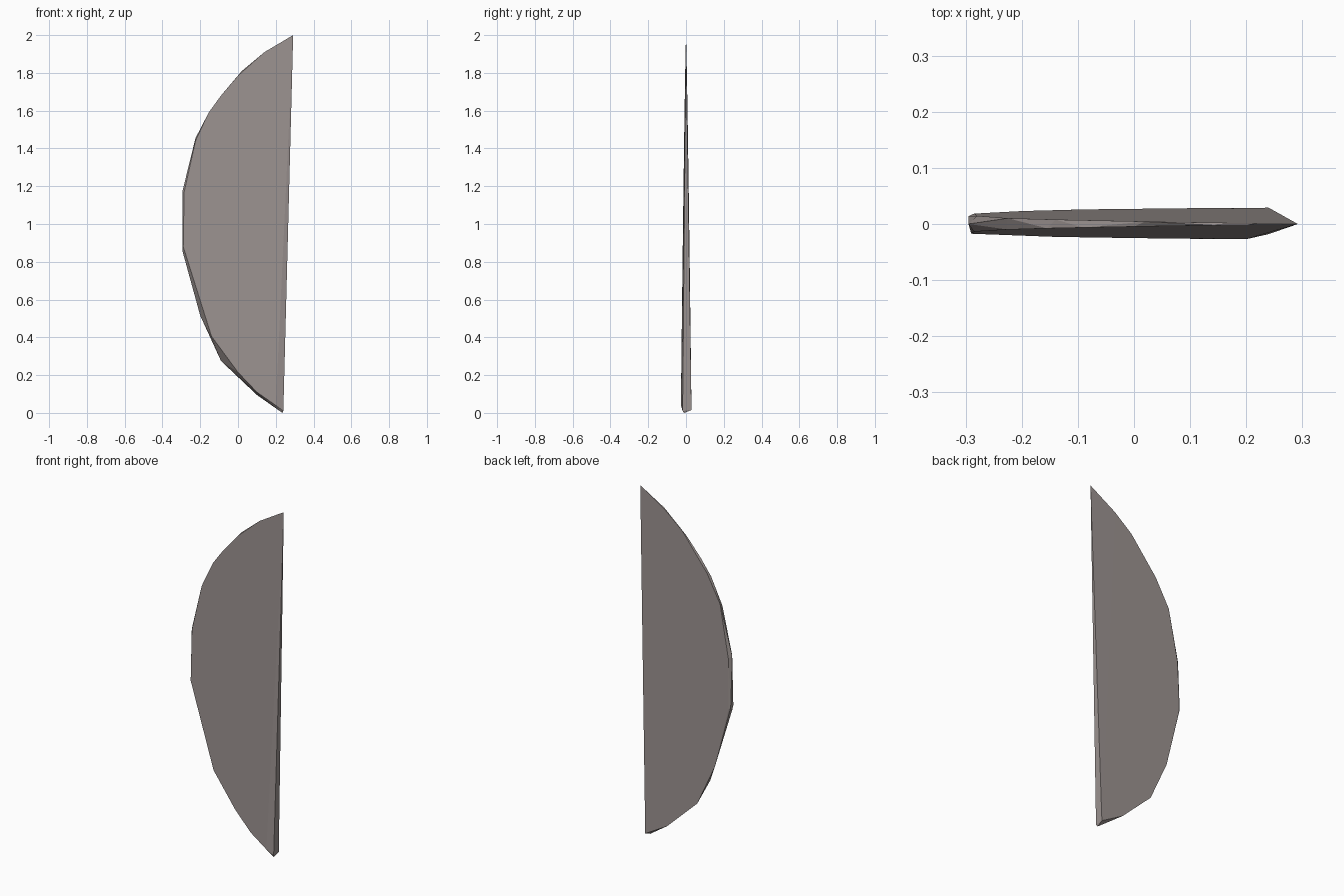
import bpy, bmesh

if "Cube" in bpy.data.objects:
    bpy.data.objects.remove(bpy.data.objects["Cube"])

# Curved rims (x, z) of the two broad faces, from the top tip to the bottom
front_rim = [(0.14, 1.91), (0.0, 1.785), (-0.09, 1.68), (-0.155, 1.59),
             (-0.225, 1.44), (-0.285, 1.17), (-0.29, 0.88), (-0.14, 0.405),
             (0.0, 0.215), (0.1, 0.11), (0.2, 0.04)]
back_rim = [(0.13, 1.90), (0.02, 1.81), (-0.14, 1.61), (-0.225, 1.455),
            (-0.28, 1.16), (-0.285, 0.87), (-0.2, 0.515), (-0.09, 0.275),
            (0.0, 0.195), (0.1, 0.095)]


def half_thickness(z, k):
    # Thickness tapers to nothing at the top tip
    return k * (2 - z) ** 0.8


points = [(x, -half_thickness(z, 0.0158), z) for x, z in front_rim]
points += [(x, half_thickness(z, 0.0168), z) for x, z in back_rim]

# Outer left edge, straight edge ends and top tip
points += [(-0.295, 0.0, 1.17), (-0.295, 0.0, 0.86), (-0.295, 0.014, 0.88),
           (0.292, 0.0, 2.0),
           (0.24, 0.029, 0.015), (0.24, -0.018, 0.01), (0.235, -0.01, 0.0)]

# Faceted crescent blade wrapped around the rims
bm = bmesh.new()
for p in points:
    bm.verts.new(p)
hull = bmesh.ops.convex_hull(bm, input=bm.verts)
loose = [v for v in bm.verts if not v.link_faces]
bmesh.ops.delete(bm, geom=loose, context='VERTS')
bmesh.ops.recalc_face_normals(bm, faces=bm.faces)
mesh = bpy.data.meshes.new("crescent_blade")
bm.to_mesh(mesh)
bm.free()
blade = bpy.data.objects.new("crescent_blade", mesh)
bpy.context.collection.objects.link(blade)

# Warm grey stone
mat = bpy.data.materials.new("warm_grey")
mat.diffuse_color = (0.33, 0.29, 0.28, 1)
mat.use_nodes = True
mat.node_tree.nodes["Principled BSDF"].inputs["Base Color"].default_value = mat.diffuse_color
mesh.materials.append(mat)
